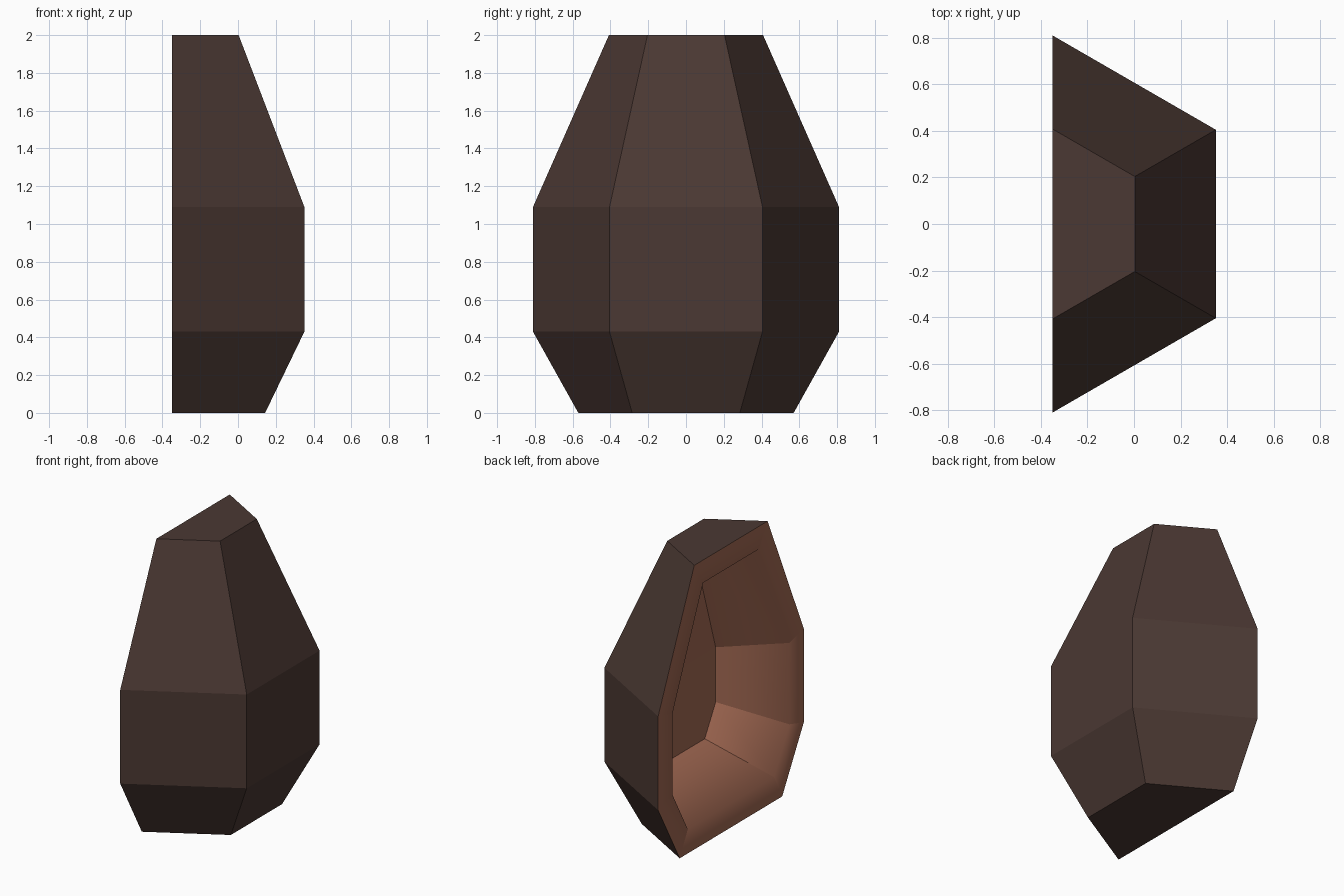
import bpy, bmesh
from math import sin, radians

if "Cube" in bpy.data.objects:
    bpy.data.objects.remove(bpy.data.objects["Cube"])

CUT = -0.35   # plane of the open back
C30 = sin(radians(60))


def material(name, color):
    m = bpy.data.materials.new(name)
    m.diffuse_color = (*color, 1)
    m.use_nodes = True
    m.node_tree.nodes["Principled BSDF"].inputs["Base Color"].default_value = m.diffuse_color
    return m


def half_ring(bm, rim_y, rim_z, deep_x, deep_y, deep_z):
    """Four points of half a hexagon, from the -y rim round to the +y rim."""
    return [bm.verts.new(p) for p in (
        (CUT, -rim_y, rim_z), (deep_x, -deep_y, deep_z),
        (deep_x, deep_y, deep_z), (CUT, rim_y, rim_z))]


def skin(bm, rings, mat):
    """Panels between the rings, plus a bottom and a top cap."""
    faces = [bm.faces.new((rings[0])), bm.faces.new((rings[-1]))]
    for a, b in zip(rings, rings[1:]):
        for i in range(3):
            faces.append(bm.faces.new((a[i], a[i + 1], b[i + 1], b[i])))
    for f in faces:
        f.material_index = mat
    return faces


bm = bmesh.new()

# Outer shell: (radius, height) of each half hexagon
outer = [half_ring(bm, r, z, CUT + r * C30, r / 2, z)
         for r, z in ((0.57, 0), (0.81, 0.43), (0.81, 1.09), (0.408, 2.0))]
skin(bm, outer, 0)

# Hollow: opening edge (y, z), then the deep corner (x, y, z)
inner = [half_ring(bm, *p) for p in (
    (0.48, 0.17, 0.078, 0.32, 0.387),
    (0.65, 0.477, 0.084, 0.45, 0.594),
    (0.65, 1.05, 0.084, 0.45, 0.98),
    (0.31, 1.84, 0.05, 0.20, 1.66))]
skin(bm, inner, 1)

# Flat rim joining shell and hollow round the open back
loop_o = [r[0] for r in outer] + [r[3] for r in reversed(outer)]
loop_i = [r[0] for r in inner] + [r[3] for r in reversed(inner)]
rim = set()
for i in range(8):
    j = (i + 1) % 8
    f = bm.faces.new((loop_o[i], loop_o[j], loop_i[j], loop_i[i]))
    f.material_index = 1
    rim.add(f)

bmesh.ops.recalc_face_normals(bm, faces=bm.faces[:])

# Flat shell; rim blends softly into each inner panel, other edges stay crisp
for f in bm.faces:
    f.smooth = f.material_index == 1
for e in bm.edges:
    inside = all(f.material_index == 1 for f in e.link_faces)
    e.smooth = inside and sum(f in rim for f in e.link_faces) == 1

mesh = bpy.data.meshes.new("half_shell")
bm.to_mesh(mesh)
bm.free()
mesh.materials.append(material("dark_shell", (0.07, 0.04, 0.033)))
mesh.materials.append(material("warm_inside", (0.36, 0.14, 0.085)))
obj = bpy.data.objects.new("half_shell", mesh)
bpy.context.collection.objects.link(obj)
